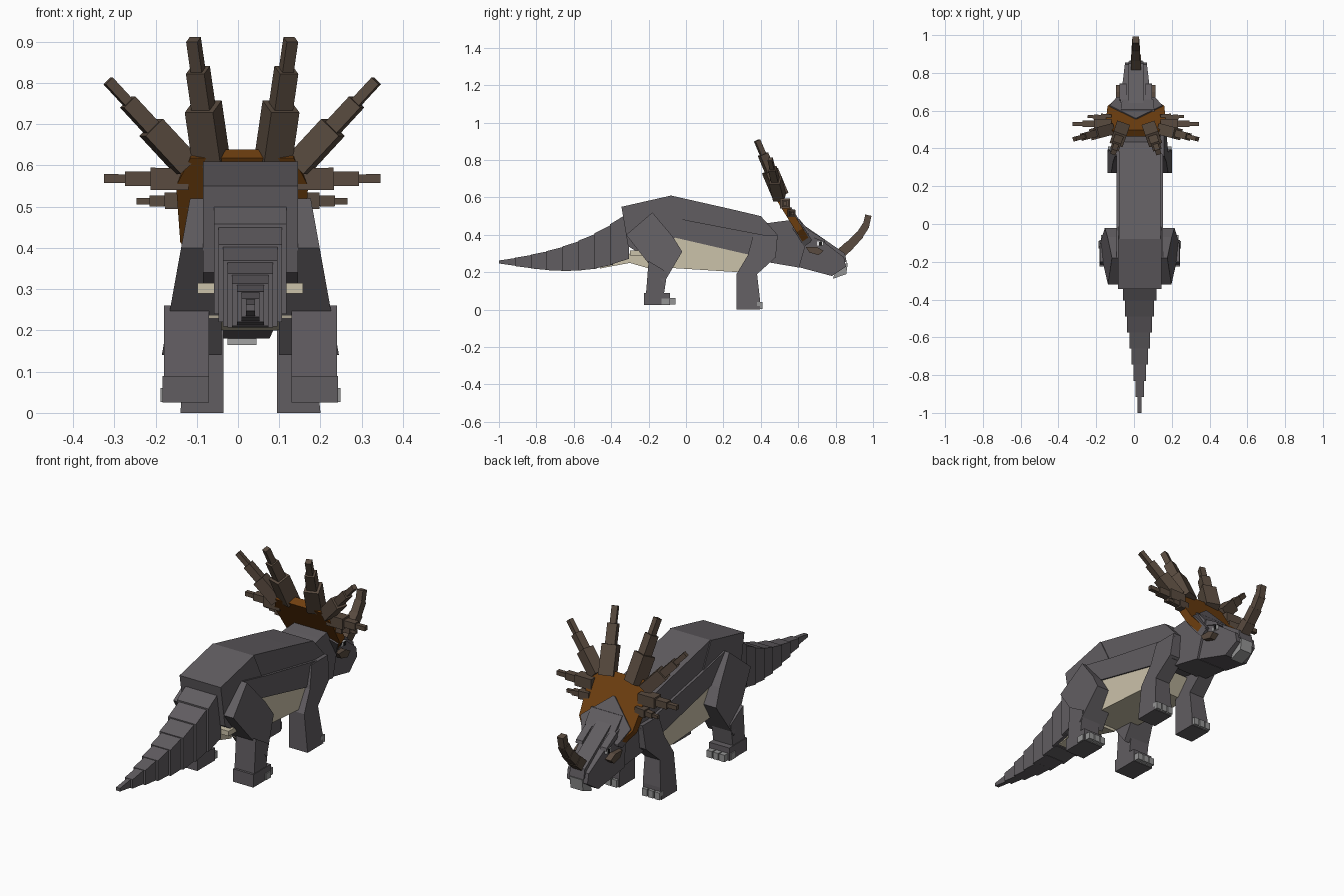
import bpy, bmesh
from math import sin, pi
from mathutils import Vector, Matrix

if "Cube" in bpy.data.objects:
    bpy.data.objects.remove(bpy.data.objects["Cube"])


def material(name, red, green, blue):
    result = bpy.data.materials.new(name)
    result.use_nodes = True
    colour = (red, green, blue, 1)
    result.diffuse_color = colour
    shader = result.node_tree.nodes["Principled BSDF"]
    shader.inputs["Base Color"].default_value = colour
    return result


GREY = material("hide grey", .12, .11, .12)
HORN = material("horn brown", .1, .07, .05)
RUST = material("frill rust", .16, .05, .005)
CREAM = material("belly cream", .6, .54, .4)
CLAW = material("claw grey", .3, .3, .3)
WHITE = material("eye white", .8, .8, .8)
DARK = material("pupil dark", .01, .01, .01)

BODY_X, HEAD_X = .03, .01
SIDES = {"left": 1, "right": -1}


def finish(name, mesh_data, mat):
    bmesh.ops.recalc_face_normals(mesh_data, faces=mesh_data.faces)
    mesh = bpy.data.meshes.new(name)
    mesh_data.to_mesh(mesh)
    mesh_data.free()
    mesh.materials.append(mat)
    part = bpy.data.objects.new(name, mesh)
    bpy.context.collection.objects.link(part)


def skin(name, first_ring, last_ring, mat):
    """Solid between two matching outlines."""
    solid = bmesh.new()
    first = [solid.verts.new(point) for point in first_ring]
    last = [solid.verts.new(point) for point in last_ring]
    solid.faces.new(first)
    solid.faces.new(reversed(last))
    for i in range(len(first)):
        solid.faces.new((first[i - 1], last[i - 1], last[i], first[i]))
    finish(name, solid, mat)


def slab(name, profile, mat, width, centre=BODY_X, taper=0):
    """Symmetric solid from a side profile, narrowing towards the front."""
    rings = [[(centre + side * (width - taper * y), y, z) for y, z in profile]
             for side in SIDES.values()]
    skin(name, *rings, mat)


def limb(name, profile, mat, inner, outer, centre=BODY_X, flare=0):
    """Left and right solids from a side profile, spreading towards the ground."""
    for label, side in SIDES.items():
        skin(f"{label}_{name}",
             [(centre + side * inner, y, z) for y, z in profile],
             [(centre + side * (outer - flare * z), y, z) for y, z in profile], mat)


def box(back, front, bottom, top):
    return [(back, bottom), (front, bottom), (front, top), (back, top)]


def add_bar(solid, start, end, width):
    """Square bar between two points."""
    along = end - start
    turn = along.to_track_quat('Z', 'X').to_matrix().to_4x4()
    size = Matrix.Diagonal((width, width, along.length, 1))
    place = Matrix.Translation((start + end) / 2)
    bmesh.ops.create_cube(solid, size=1, matrix=place @ turn @ size)


# Torso
slab("back", [(-.08, .61), (.23, .54), (.4, .5), (.49, .4), (.4, .36), (-.08, .42)], GREY, .11)
slab("flanks", [(-.18, .52), (.02, .475), (.49, .385), (.47, .27), (.31, .3),
                (-.08, .39), (-.26, .36)], GREY, .123)
slab("hips", [(-.345, .55), (-.08, .61), (0, .45), (-.08, .36), (-.2, .27), (-.31, .34)],
     GREY, .115)
slab("belly", [(-.08, .4), (.31, .31), (.36, .28), (.29, .2), (-.19, .23), (-.22, .32)],
     CREAM, .115)
slab("rump_underside", box(-.3, -.2, .29, .315), CREAM, .128)
slab("tail_underside", [(-.46, .24), (-.3, .3), (-.18, .28), (-.18, .215), (-.3, .25),
                        (-.46, .22)], CREAM, .06)

# Tail: equal segments, each thinner than the last, sagging then levelling out
TAIL_ROOT, TAIL_LENGTH, SEGMENTS = -.32, .68, 8


def tail_section(along):
    left = 1 - along
    middle = .255 + .14 * left ** 3
    reach = .008 + .115 * left
    return TAIL_ROOT - TAIL_LENGTH * along, middle - reach, middle + reach


for i in range(SEGMENTS):
    y, low, high = tail_section(i / SEGMENTS)
    end_y, end_low, end_high = tail_section((i + 1) / SEGMENTS)
    lap = y + .015
    slab(f"tail_segment_{i + 1}", [(lap, low), (lap, high), (end_y, end_high), (end_y, end_low)],
         GREY, .088 * (1 - i / SEGMENTS))

# Legs
limb("front_leg", [(.36, .4), (.49, .4), (.48, .28), (.38, .19), (.395, .06), (.395, 0),
                   (.27, 0), (.27, .19), (.33, .29)], GREY, .065, .17, flare=.1)
limb("thigh", [(-.18, .52), (-.32, .4), (-.195, .24), (-.12, .14), (-.02, .31), (-.07, .39)],
     GREY, .07, .24, flare=.18)
limb("shin", [(-.2, .26), (-.215, .07), (-.12, .07), (-.1, .2)], GREY, .1, .21)
limb("hind_foot", box(-.225, -.085, .025, .09), GREY, .1, .213)
for i in range(3):
    inner = .07 + .035 * i
    limb(f"front_toe_{i + 1}", box(.38, .41, .003, .04), CLAW, inner, inner + .028)
    inner += .035
    limb(f"hind_toe_{i + 1}", box(-.1, -.057, .027, .062), CLAW, inner, inner + .03)
limb("hind_outer_claw", box(-.13, -.09, .027, .06), CLAW, .2, .218)

# Neck and head
slab("neck", [(.42, .46), (.49, .47), (.605, .485), (.66, .42), (.605, .225), (.43, .255)],
     GREY, .13, centre=.02, taper=.07)
slab("head", [(.59, .45), (.66, .42), (.845, .28), (.855, .23), (.78, .18), (.6, .228)],
     GREY, .16, centre=HEAD_X, taper=.12)
slab("snout_ridge", [(.64, .445), (.85, .3), (.86, .25), (.66, .38)], GREY, .04, centre=HEAD_X)
slab("beak", [(.81, .235), (.865, .25), (.857, .19), (.785, .165)], CLAW, .035, centre=HEAD_X)
limb("brow", [(.65, .395), (.745, .36), (.74, .375), (.66, .425)], GREY, .05, .086,
     centre=HEAD_X)
limb("eye", box(.7, .735, .342, .364), WHITE, .07, .082, centre=HEAD_X)
limb("pupil", box(.712, .727, .343, .362), DARK, .07, .085, centre=HEAD_X)
limb("cheek_horn", [(.64, .335), (.7, .335), (.735, .315), (.71, .292), (.66, .305)],
     HORN, .06, .105, centre=HEAD_X)

# Nose horn, curling upwards
NOSE_PARTS = 4
path = [Vector((HEAD_X, .82 + .155 * sin(pi / 2 * i / NOSE_PARTS), .295 + .21 * i / NOSE_PARTS))
        for i in range(NOSE_PARTS + 1)]
nose = bmesh.new()
for i, (start, end) in enumerate(zip(path, path[1:])):
    add_bar(nose, start - (end - start) / 4, end, .052 - .006 * i)
finish("nose_horn", nose, HORN)

# Frill, leaning backwards from the neck
FRILL_BASE = Vector((HEAD_X, .645, .365))
FRILL_UP = Vector((0, -.53, .85))
FRILL_OUT = Vector((0, .85, .53))


def panel(name, half, lift, depth, mat):
    """Mirrored plate in the plane of the frill."""
    outline = half + [(-x, up) for x, up in reversed(half)]
    front = [FRILL_BASE + Vector((x, 0, 0)) + FRILL_UP * up + FRILL_OUT * lift
             for x, up in outline]
    skin(name, front, [point - FRILL_OUT * depth for point in front], mat)


panel("frill", [(.1, 0), (.15, .07), (.16, .23), (.125, .31)], .02, .04, RUST)
panel("frill_centre", [(.1, -.01), (.14, .075), (.005, .2)], .027, .009, GREY)
panel("frill_root", [(.095, -.015), (.14, .075), (.1, .1)], .018, .045, GREY)

# Frill spikes: root, tip and thickness, each built from three shrinking bars
SPIKES = {
    "upper": ((.075, .505, .61), (.118, .38, .905), .072),
    "diagonal": ((.135, .5, .6), (.325, .45, .805), .06),
    "side": ((.13, .53, .567), (.335, .53, .568), .054),
    "lower": ((.13, .56, .515), (.255, .57, .513), .04),
}
STEPS = ((0, .45, 1), (.4, .75, .65), (.7, 1, .4))

for label, side in SIDES.items():
    for name, (root, tip, width) in SPIKES.items():
        root, tip = [Vector((HEAD_X + side * x, y, z)) for x, y, z in (root, tip)]
        spike = bmesh.new()
        for begin, stop, scale in STEPS:
            add_bar(spike, root.lerp(tip, begin), root.lerp(tip, stop), width * scale)
        finish(f"{name}_spike_{label}", spike, HORN)
